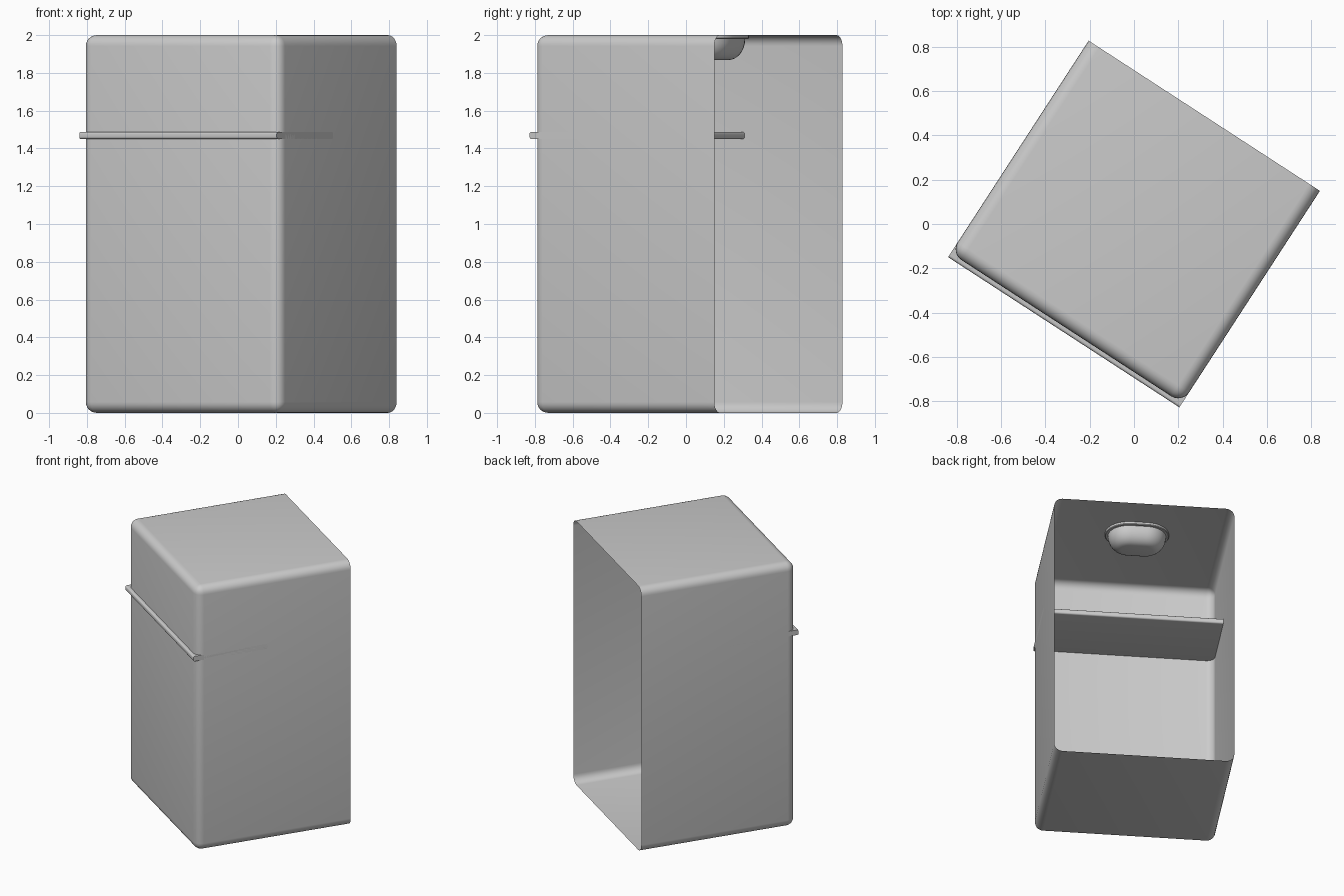
import bpy, bmesh, math
from mathutils import Vector, Matrix

if "Cube" in bpy.data.objects:
    bpy.data.objects.remove(bpy.data.objects["Cube"])

TURN = Matrix.Rotation(math.radians(-33), 4, 'Z')
HALF_W, BACK, FRONT = 0.623, 0.583, -0.561


def finish(name, bm):
    bmesh.ops.recalc_face_normals(bm, faces=bm.faces)
    me = bpy.data.meshes.new(name)
    bm.to_mesh(me)
    bm.free()
    ob = bpy.data.objects.new(name, me)
    bpy.context.collection.objects.link(ob)
    ob.matrix_world = TURN
    bpy.ops.object.select_all(action='DESELECT')
    ob.select_set(True)
    bpy.context.view_layer.objects.active = ob
    bpy.ops.object.shade_smooth_by_angle(angle=math.radians(35))
    return ob


def box(x0, x1, y0, y1, z0, z1):
    bm = bmesh.new()
    bmesh.ops.create_cube(bm, size=1)
    for v in bm.verts:
        v.co = Vector(((x0 + x1) / 2 + v.co.x * (x1 - x0),
                       (y0 + y1) / 2 + v.co.y * (y1 - y0),
                       (z0 + z1) / 2 + v.co.z * (z1 - z0)))
    return bm


# cabinet shell: rounded thin box, open at the back
bm = box(-HALF_W, HALF_W, FRONT, BACK, 0, 2)
edges = [e for e in bm.edges if not all(v.co.y > BACK - 0.001 for v in e.verts)]
bmesh.ops.bevel(bm, geom=edges, offset=0.058, segments=6, profile=0.5, affect='EDGES')
rear = [f for f in bm.faces if all(v.co.y > BACK - 0.001 for v in f.verts)]
bmesh.ops.delete(bm, geom=rear, context='FACES')
finish("cabinet_shell", bm)

# shelf: full-width slab poking out through the front, long edges rounded
bm = box(-HALF_W, HALF_W, -0.583, -0.035, 1.45, 1.488)
edges = [e for e in bm.edges if abs(e.verts[0].co.x - e.verts[1].co.x) > 0.5]
bmesh.ops.bevel(bm, geom=edges, offset=0.012, segments=4, profile=0.5, affect='EDGES')
finish("shelf", bm)

# lamp cover: stadium-shaped flange with a dome hanging under the ceiling
def stadium(inset, z, n=16):
    r, half, cy = 0.165 - inset, 0.055, 0.165
    pts = []
    for side, start in ((1, -90), (-1, 90)):
        for i in range(n + 1):
            a = math.radians(start + 180 * i / n)
            pts.append((side * half + r * math.cos(a), cy + r * math.sin(a), z))
    return pts


profile = [(0, 1.9995), (0, 1.985), (0.004, 1.98), (0.02, 1.98)]
for i in range(1, 9):
    a = math.radians(90 * i / 8)
    profile.append((0.02 + 0.09 * (1 - math.cos(a)), 1.98 - 0.112 * math.sin(a)))
bm = bmesh.new()
rings = [[bm.verts.new(p) for p in stadium(*q)] for q in profile]
for a, b in zip(rings, rings[1:]):
    for i in range(len(a)):
        j = (i + 1) % len(a)
        bm.faces.new((a[i], a[j], b[j], b[i]))
bm.faces.new(rings[0])
bm.faces.new(rings[-1])
finish("lamp_cover", bm)
